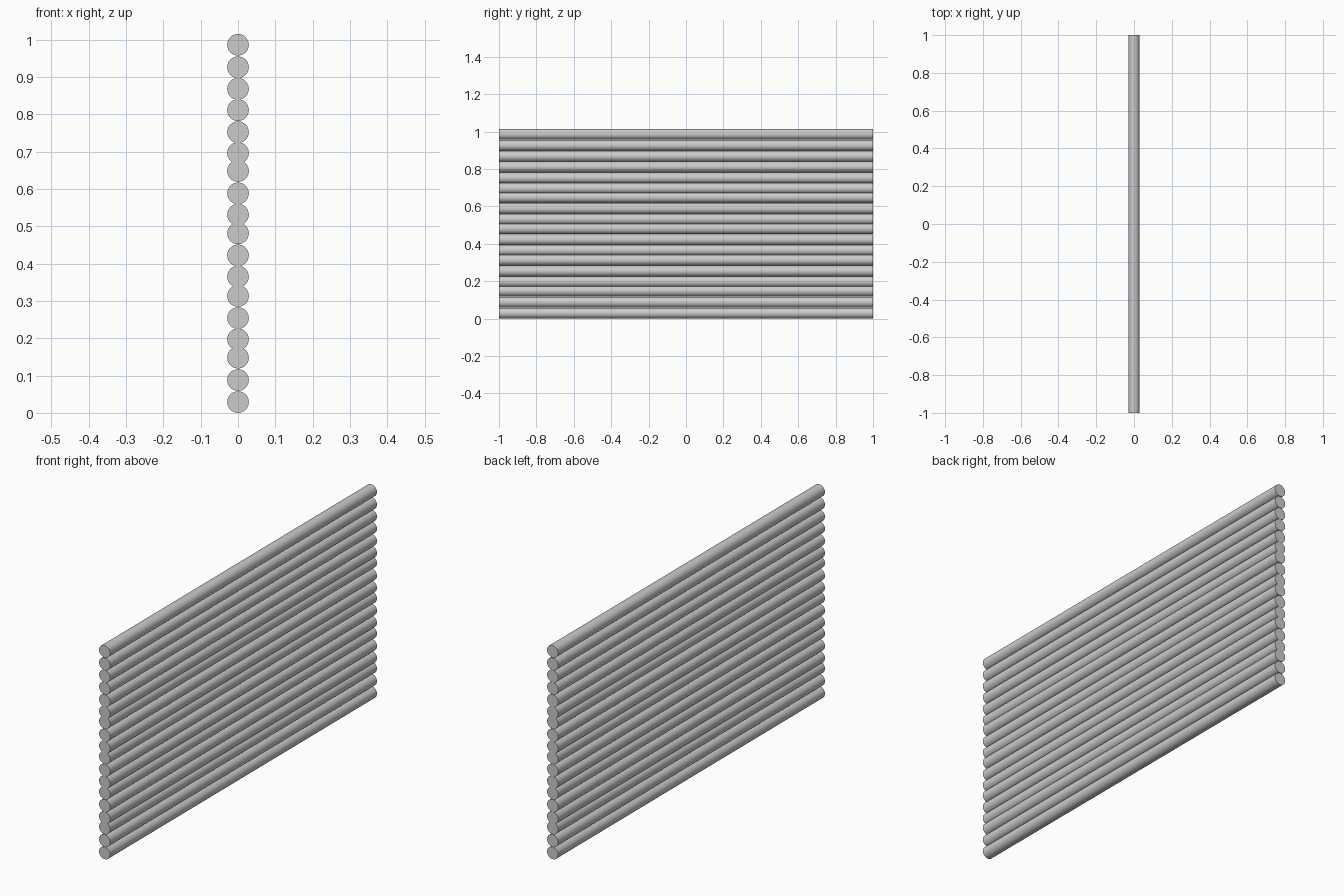
import bpy
import math

if "Cube" in bpy.data.objects:
    bpy.data.objects.remove(bpy.data.objects["Cube"])

RADIUS = 0.029
LENGTH = 2.0

# Slightly uneven log heights, bottom to top
HEIGHTS = [0.029, 0.088, 0.148, 0.197, 0.254, 0.313, 0.365, 0.422, 0.481,
           0.531, 0.588, 0.648, 0.696, 0.752, 0.811, 0.868, 0.926, 0.986]


def add_log(index, z):
    bpy.ops.mesh.primitive_cylinder_add(
        vertices=32, radius=RADIUS, depth=LENGTH,
        location=(0, 0, z), rotation=(math.pi / 2, 0, 0))
    log = bpy.context.object
    log.name = f"wall_log_{index:02d}"
    bpy.ops.object.shade_smooth_by_angle(angle=math.radians(40))


# Stacked log wall
for i, z in enumerate(HEIGHTS, start=1):
    add_log(i, z)
